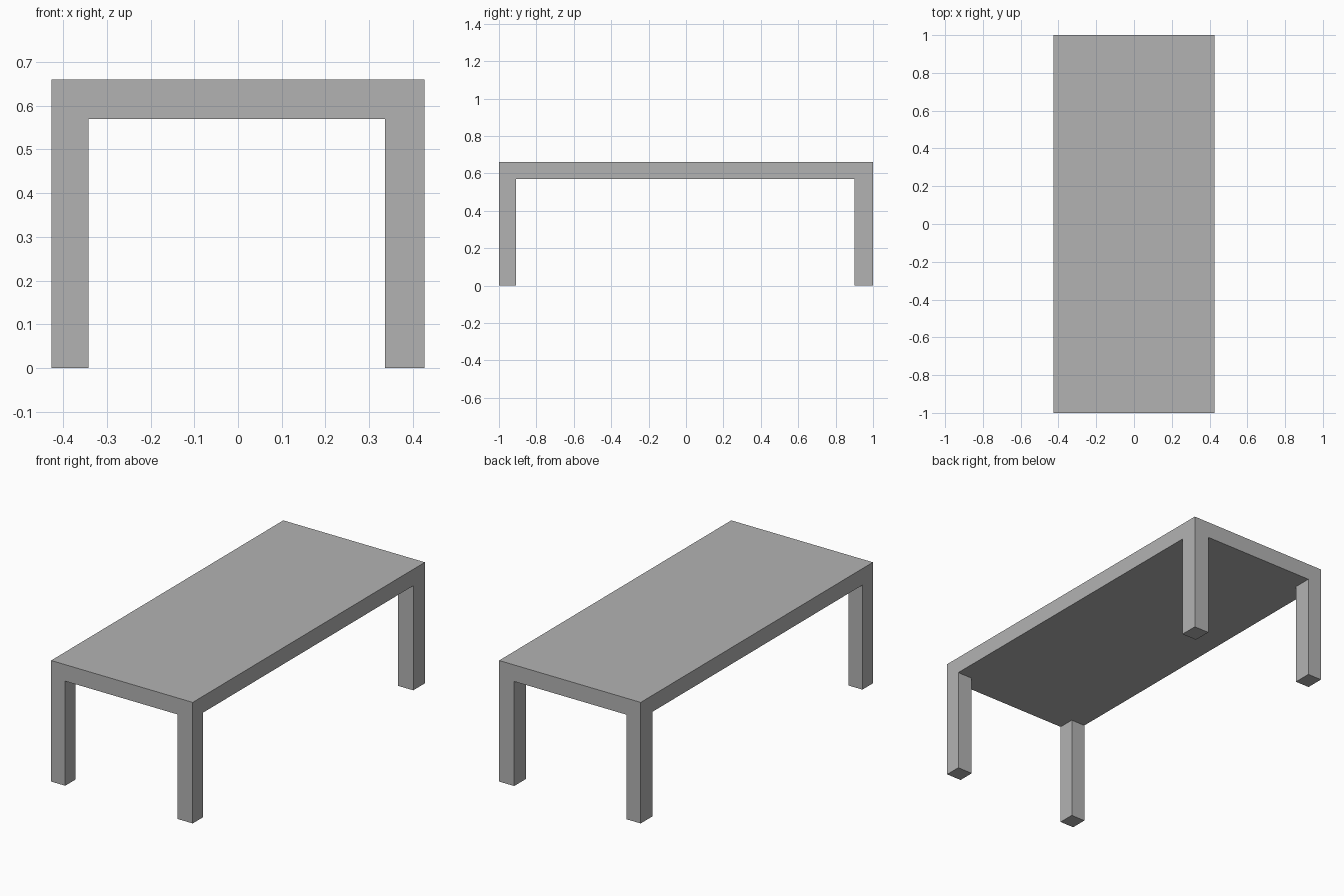
import bpy
import bmesh

if "Cube" in bpy.data.objects:
    bpy.data.objects.remove(bpy.data.objects["Cube"])

# Grid lines: outer edges and inner leg edges
XS = [-0.427, -0.342, 0.336, 0.427]
YS = [-1.0, -0.91, 0.90, 1.0]
TOP, UNDER = 0.66, 0.57

grey = bpy.data.materials.new("plain_grey")
grey.diffuse_color = (0.45, 0.45, 0.45, 1.0)
grey.use_nodes = True
grey.node_tree.nodes["Principled BSDF"].inputs["Base Color"].default_value = grey.diffuse_color

bm = bmesh.new()

# Underside of the table top, split so each corner is a leg footprint
grid = [[bm.verts.new((x, y, UNDER)) for y in YS] for x in XS]
corners = []
for i in range(3):
    for j in range(3):
        face = bm.faces.new((grid[i][j], grid[i][j + 1],
                             grid[i + 1][j + 1], grid[i + 1][j]))
        if i != 1 and j != 1:
            corners.append(face)

# Table top: raise a copy of the sheet into a slab
sheet = list(bm.faces)
raised = bmesh.ops.extrude_face_region(bm, geom=sheet, use_keep_orig=True)
new_verts = [g for g in raised["geom"] if isinstance(g, bmesh.types.BMVert)]
bmesh.ops.translate(bm, verts=new_verts, vec=(0, 0, TOP - UNDER))

# Legs: pull the four corner faces down to the floor
legs = bmesh.ops.extrude_discrete_faces(bm, faces=corners)["faces"]
for face in legs:
    for v in face.verts:
        v.co.z = 0.0

bmesh.ops.remove_doubles(bm, verts=bm.verts, dist=1e-5)
bmesh.ops.recalc_face_normals(bm, faces=bm.faces)
# Merge coplanar faces so the sides read as single flat panels
bmesh.ops.dissolve_limit(bm, angle_limit=0.01, verts=bm.verts, edges=bm.edges)

mesh = bpy.data.meshes.new("table")
bm.to_mesh(mesh)
bm.free()
mesh.materials.append(grey)
table = bpy.data.objects.new("table", mesh)
bpy.context.collection.objects.link(table)
